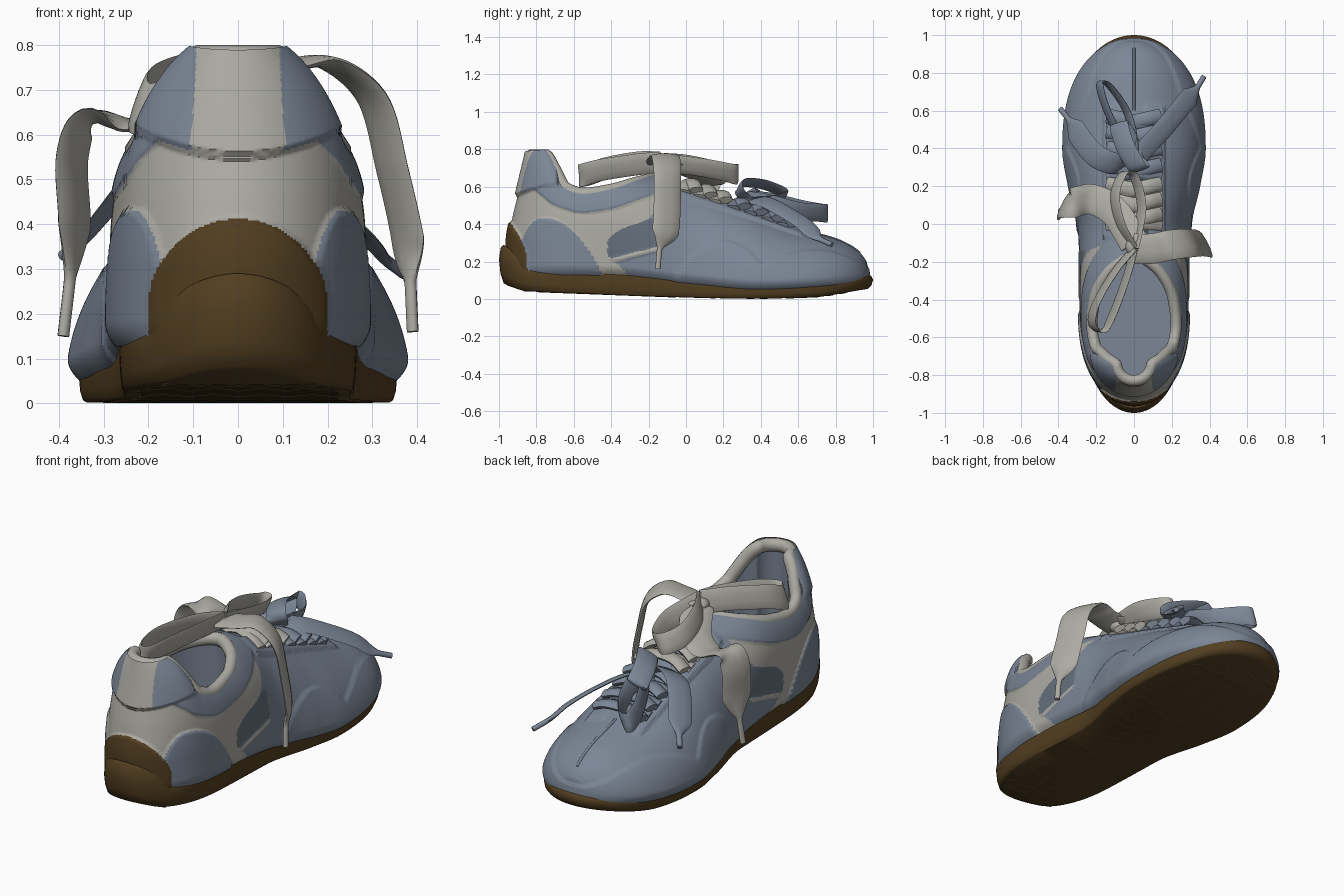
import bpy, bmesh, math
from mathutils import Vector

if "Cube" in bpy.data.objects:
    bpy.data.objects.remove(bpy.data.objects["Cube"])


def material(name, rgb):
    m = bpy.data.materials.new(name)
    m.use_nodes = True
    m.diffuse_color = (*rgb, 1)
    node = next(n for n in m.node_tree.nodes if n.type == "BSDF_PRINCIPLED")
    node.inputs["Base Color"].default_value = (*rgb, 1)
    return m


MATS = [material("blue grey suede", (.20, .24, .305)),
        material("off white fabric", (.42, .41, .37)),
        material("gum brown rubber", (.085, .049, .015)),
        material("dark slate mesh", (.13, .16, .2))]
BLUE, WHITE, GUM, SLATE = range(4)


def profile(*pts):
    """Smooth monotone curve through (position, value) pairs."""
    sec = [(b[1] - a[1]) / (b[0] - a[0]) for a, b in zip(pts, pts[1:])]
    mid = [2 * p * q / (p + q) if p * q > 0 else 0 for p, q in zip(sec, sec[1:])]
    tan = [sec[0], *mid, sec[-1]]

    def value(s):
        s = min(max(s, pts[0][0]), pts[-1][0])
        k = 0
        while k < len(sec) - 1 and s > pts[k + 1][0]:
            k += 1
        (x0, y0), (x1, y1) = pts[k], pts[k + 1]
        d = x1 - x0
        u = (s - x0) / d
        return (y0 + (y1 - y0) * u * u * (3 - 2 * u)
                + d * u * (1 - u) * (tan[k] * (1 - u) - tan[k + 1] * u))
    return value


def loft(name, rings, mat, caps=(False, False), wrap=False, recalc=False):
    """Skin a stack of closed rings; caps are strips across the ring."""
    bm = bmesh.new()
    vs = [[bm.verts.new(p) for p in r] for r in rings]
    n = len(rings[0])
    for a, b in zip(vs, vs[1:] + ([vs[0]] if wrap else [])):
        for i in range(n):
            j = (i + 1) % n
            bm.faces.new((a[i], a[j], b[j], b[i]))
    for on, ring, flip in ((caps[0], vs[0], True), (caps[1], vs[-1], False)):
        for i in range(n // 2 if on else 0):
            quad = list(dict.fromkeys((i, i + 1, n - i - 1, (n - i) % n)))
            if len(quad) > 2:
                f = [ring[k] for k in quad]
                bm.faces.new(f[::-1] if flip else f)
    if recalc:
        bmesh.ops.recalc_face_normals(bm, faces=bm.faces)
    me = bpy.data.meshes.new(name)
    bm.to_mesh(me)
    bm.free()
    ob = bpy.data.objects.new(name, me)
    bpy.context.collection.objects.link(ob)
    for m in (MATS if mat is None else [MATS[mat]]):
        me.materials.append(m)
    return ob


def smooth_path(pts, steps=8):
    p = [Vector(q) for q in pts]
    p = [2 * p[0] - p[1], *p, 2 * p[-1] - p[-2]]
    out = []
    for a, b, c, d in zip(p, p[1:], p[2:], p[3:]):
        for k in range(steps):
            u = k / steps
            out.append(b + (c - a) * (u / 2) + (2 * a - 5 * b + 4 * c - d) * (u * u / 2)
                       + (3 * b - a - 3 * c + d) * (u ** 3 / 2))
    return out + [p[-2]]


def sweep(name, path, side, width, thick, mat, tip=False, wrap=False, sides=10):
    """Flat oval strip along a path; tip narrows the end into a lace end."""
    rings, n = [], len(path)
    for i, p in enumerate(path):
        a, b = (path[i - 1], path[(i + 1) % n]) if wrap else (path[max(i - 1, 0)], path[min(i + 1, n - 1)])
        t = (b - a).normalized()
        nor = t.cross(Vector(side)).normalized()
        s = nor.cross(t)
        k = min(max((i / (n - 1) - .72) / .14, 0), 1) if tip else 0
        w, h = width + (.03 - width) * k, thick + (.026 - thick) * k
        rings.append([p + s * (w / 2 * math.cos(q)) + nor * (h / 2 * math.sin(q))
                      for q in (math.tau * j / sides for j in range(sides))])
    return loft(name, rings, mat, (not wrap, not wrap), wrap, True)


# Shape curves along the length
base_z = profile((-1, .14), (-.4, .13), (0, .09), (.4, .055), (.75, .07), (1, .1))
half_w = profile((-1, .285), (-.5, .287), (-.2, .29), (0, .3), (.2, .345), (.4, .376), (1, .376))
crown_z = profile((-1, .88), (-.75, .82), (-.65, .72), (-.55, .69), (-.3, .685), (-.15, .66), (0, .61), (.2, .53),
                  (.4, .45), (.6, .375), (.8, .32), (.9, .27), (.965, .2), (.98, .1))
rim_z = profile((-1, .785), (-.76, .785), (-.71, .71), (-.65, .61), (-.55, .58), (-.4, .6), (-.25, .64), (-.15, .66), (1, .66))
heel_y = profile((.1, -.95), (.3, -.95), (.45, -.925), (.55, -.9), (.8, -.84))
arch = profile((-1, 5), (-.4, 5), (0, 2.1), (.3, 1.8), (1, 2))


def end_round(y, start, end, power):
    r = max((y - start) / (end - start), 0)
    return math.sqrt(max(1 - r ** power, 0))


def level_z(y, t):
    return base_z(y) + t * (rim_z(y) - base_z(y))


def upper_w(y, z):
    r = max(z - base_z(y), 0) / max(crown_z(y) - base_z(y), .01)
    tuck = 1 - .08 * max(1 - (z - base_z(y)) / .05, 0) ** 2
    return (half_w(y) * tuck * math.sqrt(max(1 - r ** arch(y), 0))
            * end_round(y, .4, .98, 2.5) * end_round(y, -.45, heel_y(z), 2.5))


def surface_z(x, y):
    w = half_w(y) * end_round(y, .4, .98, 2.5)
    return base_z(y) + (crown_z(y) - base_z(y)) * max(1 - (x / w) ** 2, 0) ** (1 / arch(y))


def upper_ring(t, n=400):
    back = heel_y(level_z(-1, t))
    lo, hi = -.15, .98
    for _ in range(30):
        m = (lo + hi) / 2
        lo, hi = (m, hi) if crown_z(m) > level_z(m, t) else (lo, m)
    ring = []
    for i in range(n):
        q = math.tau * i / n
        y = (back + lo) / 2 + (lo - back) / 2 * math.cos(q)
        z = level_z(y, t)
        x = upper_w(y, z) if i % (n // 2) else 0
        ring.append(Vector((-x if i < n // 2 else x, y, z)))
    return ring


# Panel layout of the upper: returns colour and raised height
band = profile((-.87, .63), (-.79, .57), (-.7, .5), (-.55, .46), (-.4, .48), (-.25, .53), (-.08, .59))
quarter = profile((.1, -.3), (.15, -.33), (.25, -.42), (.3, -.42), (.36, -.37), (.43, -.2), (.52, -.13), (.7, -.1))


def panel(x, y, z):
    a = abs(x)
    if y < -.75 and (x / .19) ** 2 + (max(z - .22, 0) / .19) ** 2 < 1:
        return GUM, .015
    if y < -.69 and z > .55 + 1.2 * x * x:
        return (WHITE if a < .1 - .08 * (z - .55) else BLUE), .018
    if y < -.08 and z > band(y):
        return BLUE, .008
    if y > -.75:
        top = .43 - .29 * ((y + .75) / .3) ** 2
    else:
        top = .43 - .35 * (max(.225 - a, 0) / .1) ** 2
    if y < -.44 and z < top:
        return BLUE, .01
    if y < quarter(z):
        return WHITE, 0
    if y < -.14 and z < .43:
        rise = z - .2 - .25 * (y + .42)
        return (WHITE, .006) if abs(rise) < .012 else (SLATE if rise > 0 else BLUE, 0)
    if z < .31 - 3 * (y - .2) ** 2 or (y > .4 and z < .26 - 1.1 * (y - .68) ** 2):
        return BLUE, .008
    if -.08 < y < .62 and .06 < a < .16:
        return BLUE, .014
    return BLUE, 0


def raised(p, d=.007):
    """Panel height averaged over a small patch, for soft panel edges."""
    return sum(panel(p.x + u, p.y + v, p.z + w)[1]
               for u, v, w in ((d, d, 0), (-d, -d, 0), (0, d, -d), (0, -d, d), (d, 0, d), (-d, 0, -d))) / 6


# Upper
LEVELS = 140
rings = [upper_ring(k / LEVELS) for k in range(LEVELS + 1)]
upper = loft("upper", rings, None)
for f in upper.data.polygons:
    f.material_index = panel(*f.center)[0]
moved = [v.co + v.normal * raised(v.co) for v in upper.data.vertices]
for v, co in zip(upper.data.vertices, moved):
    v.co = co
sweep("toe_seam", smooth_path([(0, y, crown_z(y)) for y in (.6, .7, .8, .88, .93)]), (1, 0, 0), .014, .012, BLUE)

# Padded collar, lining and insole
hub = Vector((0, -.48, 0))


def shrink(p, s, z):
    return Vector((p.x * s, hub.y + (p.y - hub.y) * s, z))


sweep("collar_padding", [shrink(p, .96, p.z - .02) for p in rings[-1][::2]], (0, 0, 1), .07, .062, WHITE, wrap=True)
loft("lining", [[shrink(p, .92 + .05 * k / 6, p.z + (.22 - p.z) * k / 6) for p in rings[-1]]
                for k in range(7)], BLUE, (False, True))

# Sole with raised heel
sole_w = profile((-1, .255), (-.5, .265), (-.12, .262), (.2, .325), (.4, .355), (1, .355))
ground = profile((-1, .07), (-.9, .042), (-.5, .025), (0, .008), (.4, .002), (.7, .008), (1, .05))
sole_rise = profile((-1, .12), (-.93, .07), (-.84, 0), (1, 0))


def sole_width(y):
    return sole_w(y) * end_round(y, .4, 1, 2.5) * end_round(y, -.5, -1, 2.6)


def sole_ring(f, s, n=200):
    ring = []
    for i in range(n):
        q = math.tau * i / n
        y = math.cos(q)
        x = sole_width(y) if i % (n // 2) else 0
        top = base_z(y) + .03 + (sole_rise(y) if s > .9 else 0)
        ring.append(Vector((-x * s if i < n // 2 else x * s, y * s, ground(y) + f * (top - ground(y)))))
    return ring


loft("sole", [sole_ring(*r) for r in ((0, .95), (.06, .975), (.3, .992), (.65, 1), (.93, .99), (1, .975), (1, .85))],
     GUM, (True, True))

# Zigzag tread bars
for k in range(25):
    y = -.86 + k * .07
    w = sole_width(y) * .84
    path = [((j / 4 - 1) * w, y + (.03 if j % 2 else 0)) for j in range(9)]
    sweep("tread_bar", [Vector((x, v, ground(v / .95) + .002)) for x, v in path], (0, 1, 0), .024, .008, GUM, sides=6)

# Lace rungs crossing the throat
for k, y in enumerate((.02, .1, .18, .28, .37, .46, .54)):
    for s in (1, -1):
        path = [(x, y + s * x * .22, surface_z(x, y) + .022 + (.012 if s * x > 0 else 0))
                for x in (-.14, -.08, 0, .08, .14)]
        sweep("lace_rung", smooth_path(path, 4), (0, 1, 0), .08, .042, WHITE if k < 3 else BLUE)

# Rear bow
sweep("rear_bow_back_loop", smooth_path([(0, -.13, .73), (-.1, -.25, .73), (-.2, -.42, .7), (-.22, -.53, .66),
      (-.16, -.56, .66), (-.1, -.45, .69), (-.03, -.25, .72), (0, -.13, .73)]), (.35, 0, 1), .12, .018, WHITE)
sweep("rear_bow_front_loop", smooth_path([(0, -.13, .73), (-.07, 0, .72), (-.1, .15, .69), (-.06, .26, .67),
      (0, .25, .67), (.04, .1, .7), (.02, -.05, .72), (0, -.13, .73)]), (.5, 0, 1), .11, .018, WHITE)
sweep("rear_lace_left_tail", smooth_path([(0, -.13, .73), (.1, -.13, .75), (.2, -.11, .76), (.3, -.1, .68), (.345, -.1, .52),
      (.38, -.11, .36), (.385, -.14, .27), (.39, -.15, .16)]), (-.5, 1, 0), .16, .028, WHITE, tip=True)
sweep("rear_lace_right_tail", smooth_path([(0, -.1, .72), (-.1, .06, .66), (-.22, .13, .62), (-.33, .11, .635), (-.37, .1, .55),
      (-.365, .09, .4), (-.375, .08, .28), (-.39, .07, .15)]), (.5, 1, 0), .16, .028, WHITE, tip=True)

# Front bow
sweep("front_bow_long_loop", smooth_path([(0, .33, .53), (-.07, .45, .52), (-.15, .62, .48), (-.18, .74, .46),
      (-.13, .73, .46), (-.04, .6, .47), (0, .45, .51), (0, .33, .53)]), (.4, 0, 1), .1, .018, BLUE)
sweep("front_bow_tall_loop", smooth_path([(0, .33, .52), (.03, .29, .58), (.01, .31, .62), (-.05, .42, .61),
      (-.08, .53, .56), (-.03, .45, .53), (0, .34, .52)]), (1, .3, .5), .11, .018, BLUE)
sweep("front_lace_left_tail", smooth_path([(0, .33, .53), (.08, .42, .52), (.17, .52, .47), (.26, .63, .4),
      (.32, .7, .33), (.37, .78, .29)]), (-.7, .7, .4), .11, .018, BLUE, tip=True)
sweep("front_lace_right_tail", smooth_path([(0, .33, .53), (-.1, .32, .56), (-.2, .36, .54), (-.28, .45, .45),
      (-.33, .53, .38), (-.39, .61, .33)]), (.6, .7, .4), .13, .018, BLUE, tip=True)

# Bow knots
for name, loc, mat in (("rear_knot", (0, -.12, .72), WHITE), ("front_knot", (0, .33, .52), BLUE)):
    bpy.ops.mesh.primitive_uv_sphere_add(segments=20, ring_count=12, radius=.045, location=loc)
    knot = bpy.context.object
    knot.name = name
    knot.scale = (1, 1.1, .75)
    knot.data.materials.append(MATS[mat])

# Smooth shading with crisp edges
for ob in bpy.context.collection.objects:
    ob.select_set(ob.type == "MESH")
bpy.context.view_layer.objects.active = upper
bpy.ops.object.shade_smooth_by_angle(angle=math.radians(50))
